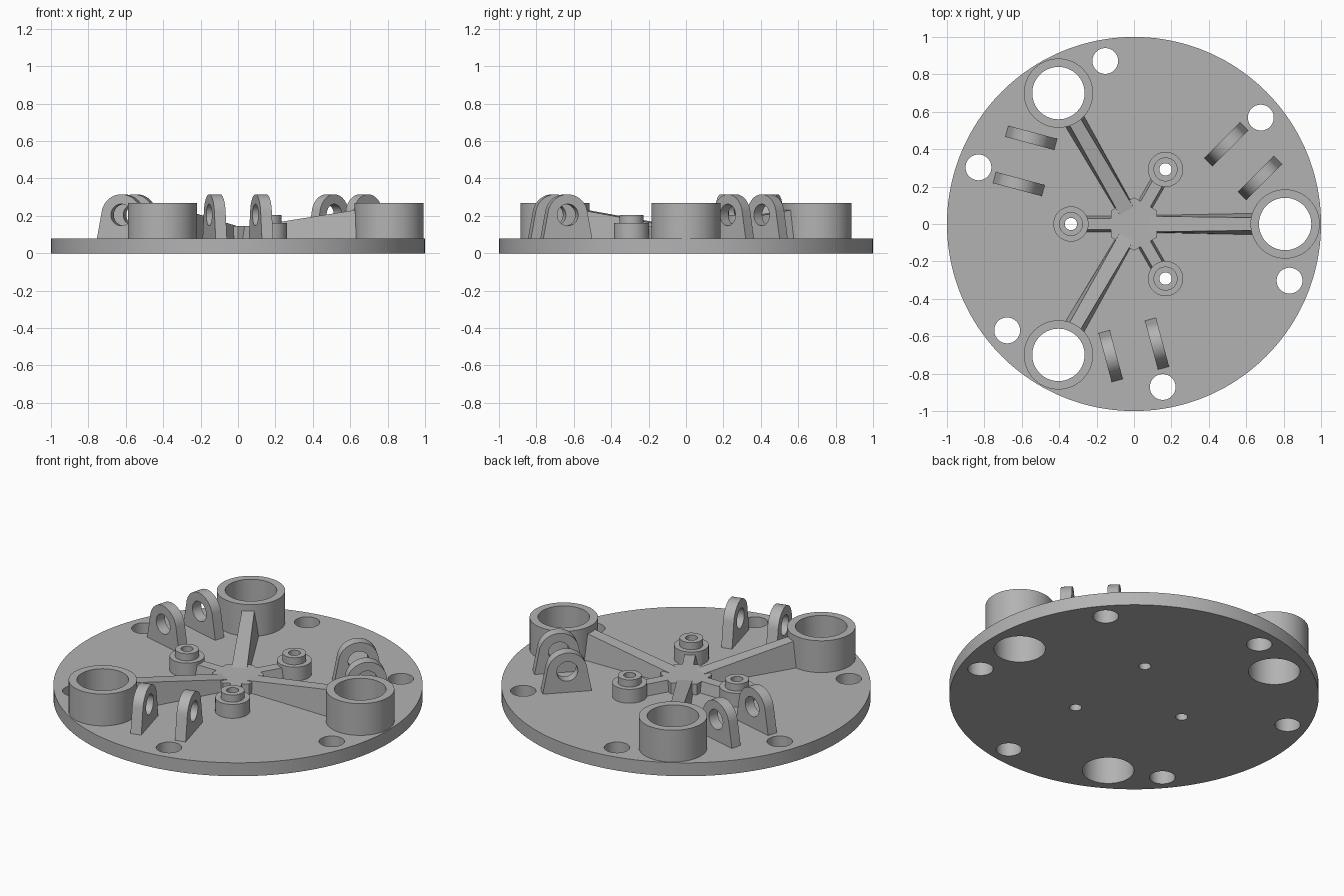
import bpy
import bmesh
from math import sin, cos, radians, pi, acos, atan2, hypot
from mathutils import Matrix

if "Cube" in bpy.data.objects:
    bpy.data.objects.remove(bpy.data.objects["Cube"], do_unlink=True)

grey = bpy.data.materials.new("plain_grey")
grey.use_nodes = True
colour = (0.45, 0.45, 0.45, 1)
grey.diffuse_color = colour
grey.node_tree.nodes["Principled BSDF"].inputs["Base Color"].default_value = colour

PLATE = 0.08


def circle(x, y, r, n=64):
    return [(x + r * cos(2 * pi * i / n), y + r * sin(2 * pi * i / n)) for i in range(n)]


def polar(r, degrees):
    return r * cos(radians(degrees)), r * sin(radians(degrees))


def turn(degrees):
    return Matrix.Rotation(radians(degrees), 4, "Z")


def finish(obj):
    obj.data.materials.clear()
    obj.data.materials.append(grey)
    bpy.ops.object.select_all(action="DESELECT")
    obj.select_set(True)
    bpy.context.view_layer.objects.active = obj
    bpy.ops.object.shade_smooth_by_angle(angle=radians(30))


def extrude_outline(name, loops, z0, z1, matrix=Matrix()):
    """Filled outline with holes, extruded from z0 to z1, then placed."""
    curve = bpy.data.curves.new(name, "CURVE")
    curve.dimensions = "2D"
    curve.fill_mode = "BOTH"
    curve.extrude = (z1 - z0) / 2
    for loop in loops:
        spline = curve.splines.new("POLY")
        spline.points.add(len(loop) - 1)
        for point, (x, y) in zip(spline.points, loop):
            point.co = (x, y, 0, 1)
        spline.use_cyclic_u = True
    temp = bpy.data.objects.new(name + "_outline", curve)
    bpy.context.collection.objects.link(temp)
    graph = bpy.context.evaluated_depsgraph_get()
    mesh = bpy.data.meshes.new_from_object(temp.evaluated_get(graph))
    bpy.data.objects.remove(temp, do_unlink=True)
    bm = bmesh.new()
    bm.from_mesh(mesh)
    bmesh.ops.remove_doubles(bm, verts=bm.verts, dist=1e-5)
    bmesh.ops.recalc_face_normals(bm, faces=bm.faces)
    bm.transform(matrix @ Matrix.Translation((0, 0, (z0 + z1) / 2)))
    bm.to_mesh(mesh)
    bm.free()
    obj = bpy.data.objects.new(name, mesh)
    bpy.context.collection.objects.link(obj)
    finish(obj)


def rib(name, angle, start, end):
    """Drafted bar; each end is (radius, bottom half width, top half width, top z)."""
    bm = bmesh.new()
    rings = []
    for r, low, high, z in (start, end):
        corners = ((-low, PLATE), (low, PLATE), (high, z), (-high, z))
        rings.append([bm.verts.new((r, y, h)) for y, h in corners])
    a, b = rings
    bm.faces.new(a)
    bm.faces.new(b)
    for i in range(4):
        j = (i + 1) % 4
        bm.faces.new((a[i], a[j], b[j], b[i]))
    bmesh.ops.recalc_face_normals(bm, faces=bm.faces)
    bm.transform(turn(angle))
    mesh = bpy.data.meshes.new(name)
    bm.to_mesh(mesh)
    bm.free()
    obj = bpy.data.objects.new(name, mesh)
    bpy.context.collection.objects.link(obj)
    finish(obj)


def lug_outline(half, centre, radius, steps=32):
    """Wide foot with straight sides tangent to a round top."""
    dx, dz = half, PLATE - centre
    tangent = atan2(dz, dx) + acos(radius / hypot(dx, dz))
    points = [(-half, PLATE), (half, PLATE)]
    for i in range(steps + 1):
        a = tangent + (pi - 2 * tangent) * i / steps
        points.append((radius * cos(a), centre + radius * sin(a)))
    return points


# Round base plate with all through holes
holes = [circle(*polar(0.885, a), 0.069) for a in range(-20, 340, 60)]
holes += [circle(*polar(0.808, a), 0.14) for a in (0, 120, 240)]
holes += [circle(*polar(0.337, a), 0.033, 32) for a in (60, 180, 300)]
extrude_outline("base_plate", [circle(0, 0, 1, 160)] + holes, 0, PLATE)

# Six sided hub in the middle
extrude_outline("centre_hub", [[polar(0.142, 30 + 60 * i) for i in range(6)]], PLATE, 0.145)

lug = [lug_outline(0.135, 0.205, 0.11), circle(0, 0.205, 0.058, 48)]
for i in range(3):
    a = 120 * i
    # Large sleeve and its rising rib
    x, y = polar(0.808, a)
    extrude_outline(f"sleeve_{i + 1}", [circle(x, y, 0.185), circle(x, y, 0.14)], PLATE, 0.27)
    rib(f"long_rib_{i + 1}", a, (0.08, 0.046, 0.042, 0.145), (0.64, 0.057, 0.034, 0.233))

    # Stepped boss and its level rib
    x, y = polar(0.337, a + 60)
    bore = circle(x, y, 0.033, 32)
    extrude_outline(f"boss_{i + 1}", [circle(x, y, 0.094), bore], PLATE, 0.163)
    extrude_outline(f"boss_collar_{i + 1}", [circle(x, y, 0.064), bore], 0.163, 0.205)
    rib(f"short_rib_{i + 1}", a + 60, (0.08, 0.042, 0.03, 0.145), (0.265, 0.042, 0.03, 0.145))

    # Pair of pierced hinge lugs
    for side, offset in (("inner", -0.047), ("outer", -0.303)):
        place = turn(a + 45) @ Matrix.Translation((0.65, offset, 0)) @ Matrix.Rotation(pi / 2, 4, "X")
        extrude_outline(f"{side}_lug_{i + 1}", lug, -0.031, 0.031, place)
